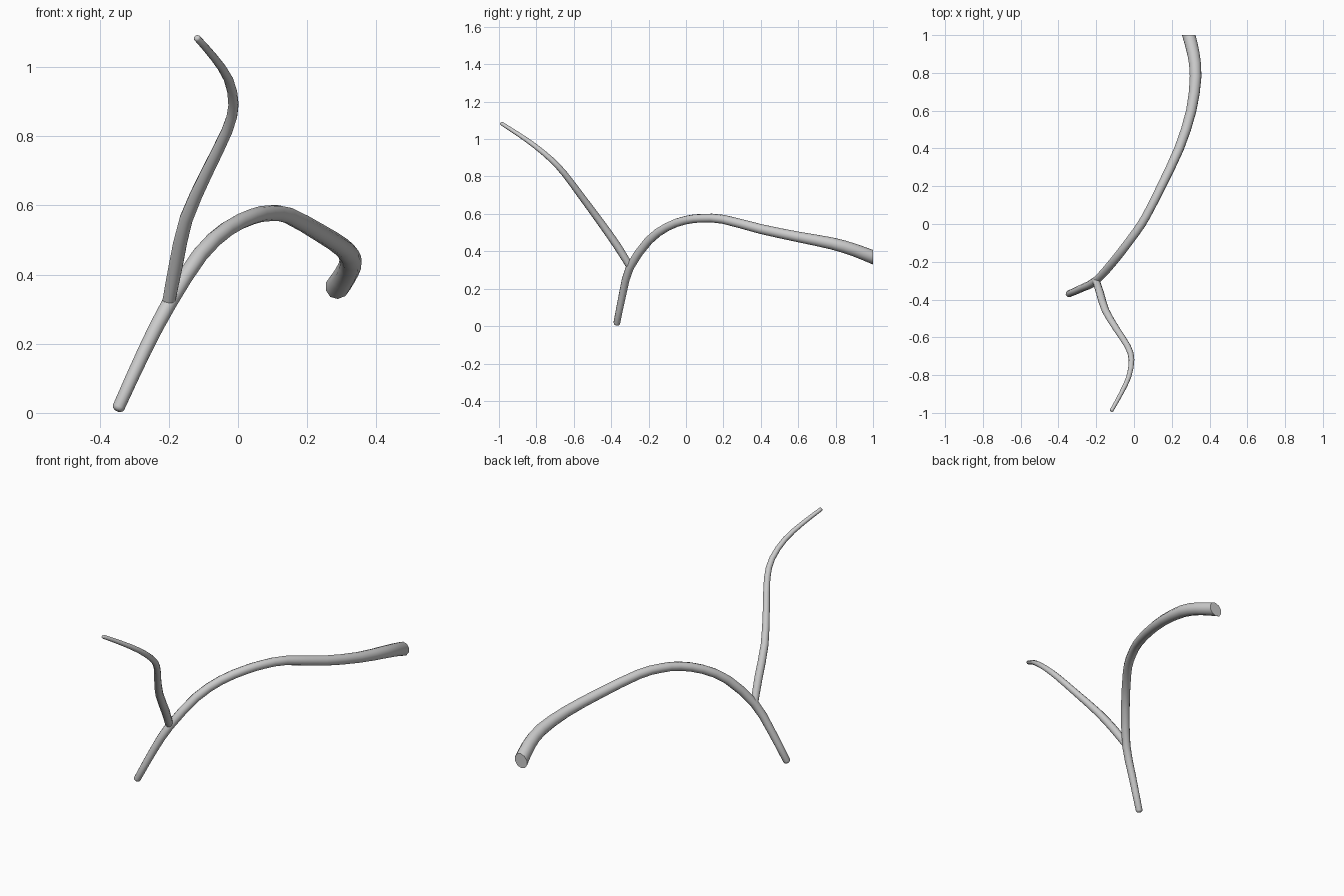
import bpy, bmesh, math
from mathutils import Vector

if "Cube" in bpy.data.objects:
    bpy.data.objects.remove(bpy.data.objects["Cube"])

SIDES = 10


def catmull(pts, steps):
    """Smooth interpolation of (x, y, z, radius) control points."""
    v = [Vector(p) for p in pts]
    v = [2 * v[0] - v[1]] + v + [2 * v[-1] - v[-2]]
    out = []
    for i in range(1, len(v) - 2):
        a, b, c, d = v[i - 1:i + 3]
        for s in range(steps):
            t = s / steps
            out.append(0.5 * (2 * b + (c - a) * t + (2 * a - 5 * b + 4 * c - d) * t * t
                              + (3 * b - a - 3 * c + d) * t ** 3))
    return out + [v[-2]]


def dome(p, q):
    """Two shrinking rings that round off the end p of a path coming from q."""
    d = (p.to_3d() - q.to_3d()).normalized()
    r = p[3]
    return [Vector((*(p.to_3d() + d * r * h), r * s)) for h, s in ((0.4, 0.85), (0.65, 0.45))]


def tube(name, pts, steps=2, round_start=False, round_end=False, cut_y=None):
    """Tapered tube along a path; cut_y makes the end flat on that plane."""
    path = catmull(pts, steps)
    if round_start:
        path = dome(path[0], path[1])[::-1] + path
    if round_end:
        path = path + dome(path[-1], path[-2])
    cen = [p.to_3d() for p in path]
    n = len(cen)
    bm = bmesh.new()
    rings, u = [], None
    for i, c in enumerate(cen):
        t = (cen[min(i + 1, n - 1)] - cen[max(i - 1, 0)]).normalized()
        u = t.orthogonal() if u is None else u - t * u.dot(t)
        u.normalize()
        w = t.cross(u)
        ring = []
        for k in range(SIDES):
            a = 2 * math.pi * k / SIDES
            p = c + (u * math.cos(a) + w * math.sin(a)) * path[i][3]
            if cut_y is not None and i == n - 1:
                p += t * ((cut_y - p.y) / t.y)
            ring.append(bm.verts.new(p))
        rings.append(ring)
    for r0, r1 in zip(rings, rings[1:]):
        for k in range(SIDES):
            j = (k + 1) % SIDES
            bm.faces.new((r0[k], r0[j], r1[j], r1[k]))
    bm.faces.new(rings[0][::-1])
    bm.faces.new(rings[-1])
    bmesh.ops.recalc_face_normals(bm, faces=bm.faces)
    me = bpy.data.meshes.new(name)
    bm.to_mesh(me)
    bm.free()
    ob = bpy.data.objects.new(name, me)
    bpy.context.collection.objects.link(ob)
    bpy.ops.object.select_all(action='DESELECT')
    ob.select_set(True)
    bpy.context.view_layer.objects.active = ob
    bpy.ops.object.shade_smooth_by_angle(angle=math.radians(50))
    return ob


# Main stem: rises from the foot, arches over and thickens towards the back
tube("main_stem", [
    (-0.345, -0.37, 0.0165, 0.018), (-0.27, -0.337, 0.18, 0.020),
    (-0.20, -0.30, 0.315, 0.022), (-0.11, -0.20, 0.457, 0.023),
    (-0.032, -0.10, 0.531, 0.023), (0.04, 0.0, 0.567, 0.023),
    (0.09, 0.09, 0.577, 0.023), (0.145, 0.2, 0.571, 0.024),
    (0.239, 0.4, 0.519, 0.026), (0.303, 0.6, 0.477, 0.028),
    (0.326, 0.78, 0.442, 0.032), (0.315, 0.9, 0.407, 0.034),
    (0.29, 1.0, 0.368, 0.036)], round_start=True, cut_y=1.0)

# Side branch: thinner, winding up towards the front
tube("side_branch", [
    (-0.202, -0.296, 0.312, 0.019), (-0.180, -0.365, 0.425, 0.021),
    (-0.15, -0.46, 0.56, 0.020), (-0.09, -0.56, 0.695, 0.018),
    (-0.032, -0.65, 0.815, 0.0165), (-0.013, -0.72, 0.89, 0.015),
    (-0.028, -0.81, 0.965, 0.0135), (-0.07, -0.90, 1.028, 0.0115),
    (-0.118, -0.986, 1.083, 0.010)], round_end=True)
